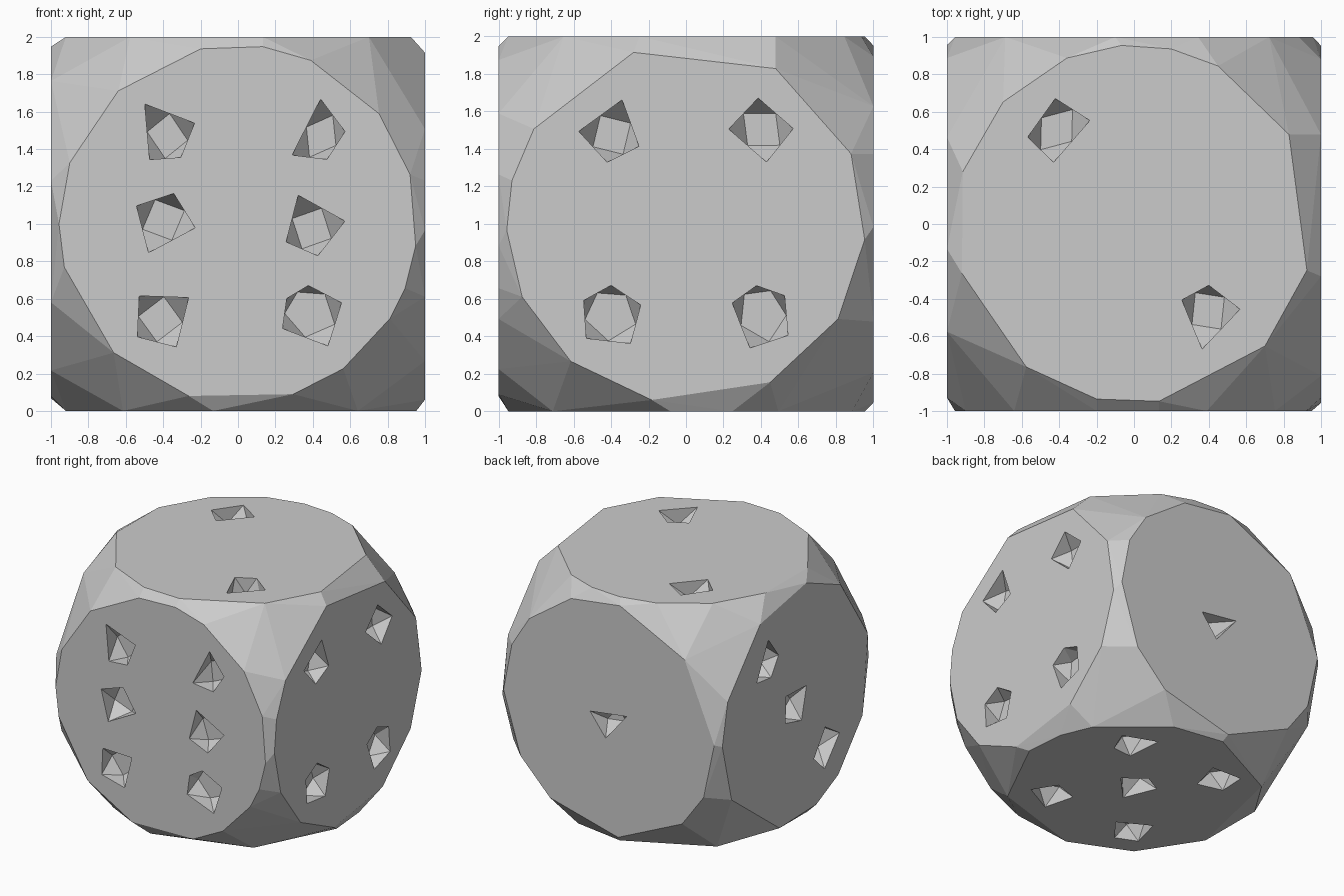
import bpy
import bmesh
from math import radians, cos, sin
from mathutils import Vector

cube = bpy.data.objects.get("Cube")
if cube:
    bpy.data.objects.remove(cube, do_unlink=True)

X, Y, Z = Vector((1, 0, 0)), Vector((0, 1, 0)), Vector((0, 0, 1))
FACE_RADIUS = 0.957
PIP_RADIUS = 0.172
PIP_DEPTH = 0.13
COL, ROW = 0.4, 0.5

# Irregular pip outlines, as corner angles
kite = (125, 13, -57, -115)
leaning = (76, -2, -64, -130)
tilted = (146, 71, -7, -117)
wedge = (117, 5, -81, -146)
block = (138, 38, -66, -143)
diamond = (90, 15, -102, -213)
turned = (97, 18, -100, -168)
house = (90, 23, -53, -140, -212)
pentagon = (98, 27, -62, -160, -216)
triangle = (175, 20, -100)

# Pip positions in units of column and row
TL, TR, ML, MR, BL, BR, MID = (-1, 1), (1, 1), (-1, 0), (1, 0), (-1, -1), (1, -1), (0, 0)

# Each side: normal, across, up, angles of the flat's corners, pips
sides = [
    (-Y, X, Z,
     (160, 132, 102, 82, 66, 38, 16, -7, -21, -32, -54, -72, -106, -134, -166, 180),
     {TL: kite, TR: leaning, ML: tilted, MR: wedge, BL: block, BR: pentagon}),
    (X, Y, Z,
     (148, 107, 60, 23, -5, -32, -62, -101, -130, -156, 182, 166),
     {TL: (182, 70, -30, -97), TR: (95, 3, -80, -182), BL: house, BR: (98, 43, -33, -110, -207)}),
    (Z, X, Y,
     (163, 137, 112, 94, 78, 62, 30, -15, -43, -82, -102, -127, -164),
     {TL: turned, BR: diamond}),
    (Y, -X, Z,
     (111, 84, 44, 2, -26, -46, -85, -124, -147, -179, 157, 139),
     {MID: triangle}),
    (-X, -Y, Z,
     (179, 158, 119, 82, 53, 14, -26, -55, -74, -103, -151),
     {TL: leaning, MID: block, BR: turned}),
    (-Z, X, Y,
     (68, 94, 139, 196, 230, 262, -48, -5, 15, 31),
     {TL: block, TR: kite, MID: diamond, BL: wedge, BR: tilted}),
]


def ring(center, across, up, angles, radius):
    """Points around a centre at the given angles."""
    return [center + radius * (cos(radians(a)) * across + sin(radians(a)) * up) for a in angles]


def add_hull(bm, points):
    """Convex solid around the points."""
    verts = [bm.verts.new(p) for p in points]
    result = bmesh.ops.convex_hull(bm, input=verts)
    loose = [v for v in result["geom_interior"] if isinstance(v, bmesh.types.BMVert)]
    bmesh.ops.delete(bm, geom=loose, context="VERTS")


def make_object(name, bm):
    bmesh.ops.dissolve_limit(bm, angle_limit=radians(0.5), verts=bm.verts[:], edges=bm.edges[:])
    bmesh.ops.recalc_face_normals(bm, faces=bm.faces[:])
    mesh = bpy.data.meshes.new(name)
    bm.to_mesh(mesh)
    bm.free()
    obj = bpy.data.objects.new(name, mesh)
    bpy.context.collection.objects.link(obj)
    return obj


# Body: six flats joined by faceted corners
body_bm, pip_bm = bmesh.new(), bmesh.new()
corners = []
for normal, across, up, flat_angles, pips in sides:
    side_center = Z + normal
    corners += ring(side_center, across, up, flat_angles, FACE_RADIUS)

    # Pips: outline ring tapering to a floor set under the edge midpoints
    for (col, row), angles in pips.items():
        center = side_center + col * COL * across + row * ROW * up
        rim = ring(center, across, up, angles, PIP_RADIUS)
        floor = [(a + b) / 2 - normal * PIP_DEPTH for a, b in zip(rim, rim[1:] + rim[:1])]
        lip = [p + normal * 0.02 for p in rim]
        add_hull(pip_bm, rim + floor + lip)

add_hull(body_bm, corners)
die = make_object("die_body", body_bm)
cutter = make_object("pip_cutter", pip_bm)
cutter.hide_render = True

# Plain grey for the whole body
grey = bpy.data.materials.new("light_grey")
grey.use_nodes = True
colour = (0.6, 0.6, 0.6, 1)
grey.diffuse_color = colour
grey.node_tree.nodes["Principled BSDF"].inputs["Base Color"].default_value = colour
die.data.materials.append(grey)
cutter.data.materials.append(grey)

# Cut the pips and drop the cutter
cut = die.modifiers.new("pips", "BOOLEAN")
cut.operation = "DIFFERENCE"
cut.solver = "EXACT"
cut.object = cutter
bpy.context.view_layer.objects.active = die
die.select_set(True)
bpy.ops.object.modifier_apply(modifier=cut.name)
bpy.data.objects.remove(cutter, do_unlink=True)
